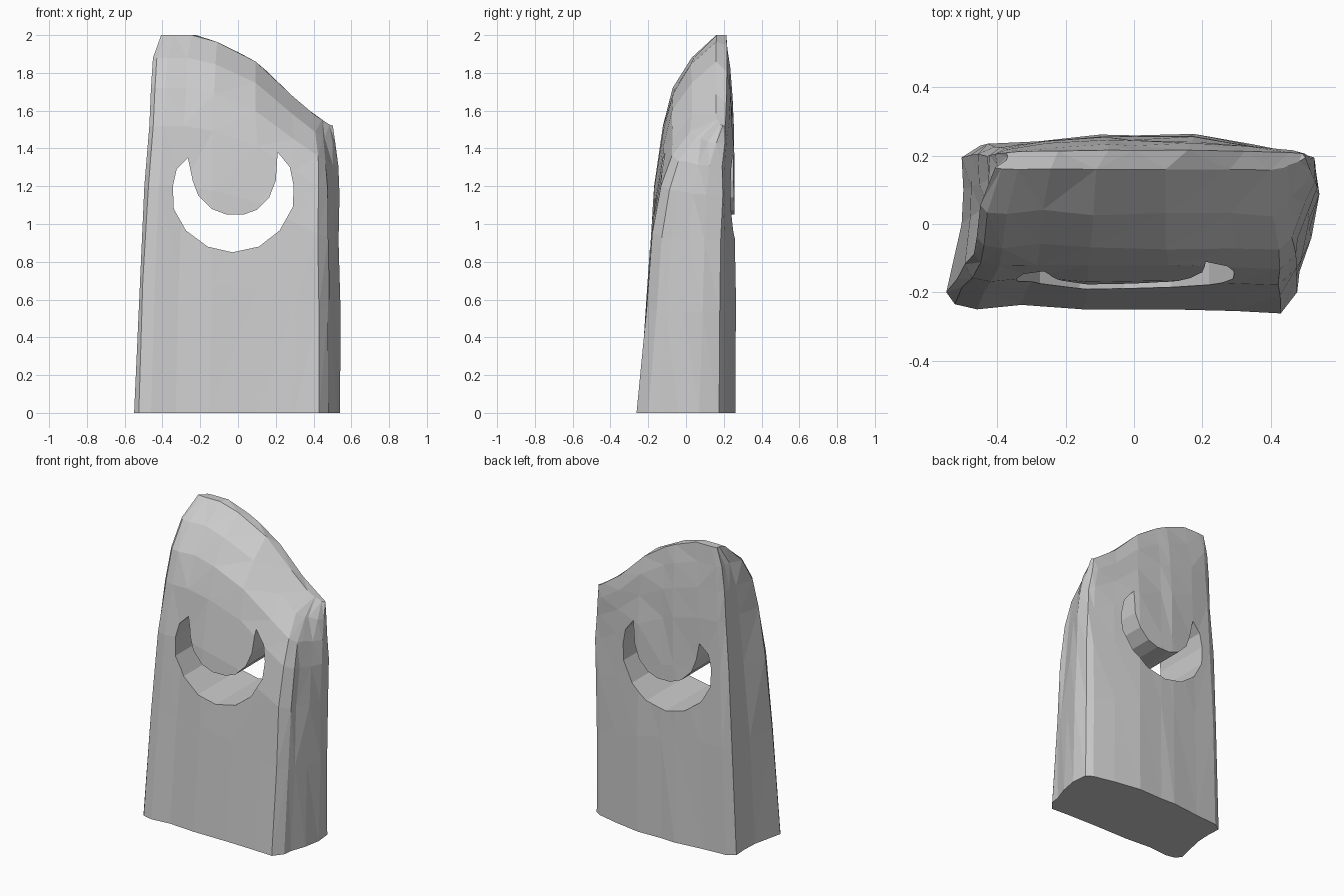
import bpy, bmesh, random
from mathutils import Vector

random.seed(4)
default = bpy.data.objects.get("Cube")
if default:
    bpy.data.objects.remove(default, do_unlink=True)


def interp(table, v):
    """Piecewise linear lookup in a list of (key, value) pairs."""
    if v <= table[0][0]:
        return table[0][1]
    for (a, p), (b, q) in zip(table, table[1:]):
        if v <= b:
            return p + (q - p) * (v - a) / (b - a)
    return table[-1][1]


def make_object(name, bm):
    bmesh.ops.recalc_face_normals(bm, faces=bm.faces)
    mesh = bpy.data.meshes.new(name)
    bm.to_mesh(mesh)
    bm.free()
    ob = bpy.data.objects.new(name, mesh)
    bpy.context.collection.objects.link(ob)
    return ob


stone = bpy.data.materials.new("stone grey")
stone.use_nodes = True
grey = (0.6, 0.6, 0.6, 1)
stone.diffuse_color = grey
stone.node_tree.nodes["Principled BSDF"].inputs["Base Color"].default_value = grey

# Footprint of the slab, and how it changes towards the slanted crest
footprint = [(-0.55, -0.2), (-0.525, -0.235), (-0.46, -0.25), (-0.33, -0.237),
             (-0.15, -0.25), (0.1, -0.25), (0.3, -0.255), (0.43, -0.262),
             (0.478, -0.2), (0.485, -0.14), (0.52, -0.04), (0.54, 0.07),
             (0.53, 0.175), (0.49, 0.2), (0.35, 0.232), (0.17, 0.262),
             (0, 0.257), (-0.1, 0.262), (-0.3, 0.24), (-0.45, 0.23),
             (-0.505, 0.195), (-0.5, 0.1), (-0.505, 0)]
crest = [(-0.25, 2), (0, 1.91), (0.1, 1.86), (0.2, 1.78), (0.37, 1.62), (0.53, 1.52)]
front = [(0, -0.25), (0.6, -0.165), (0.76, -0.125), (0.85, -0.08), (0.93, 0.01), (1, 0.16)]
back = [(0, 0.25), (0.8, 0.245), (0.95, 0.23), (1, 0.215)]
left_taper = [(0, 1), (0.5, 1), (0.85, 0.98), (1, 0.93)]
right_taper = [(0, 1), (0.45, 0.935), (0.7, 0.875), (0.92, 0.835), (1, 0.74)]

# Slab: rings lofted from the footprint to the crest, with slightly rough facets
bm = bmesh.new()
rings = []
levels = (0, 0.35, 0.6, 0.76, 0.86, 0.94, 1)
for t in levels:
    ring = []
    for x, y in footprint:
        depth = (y + 0.25) / 0.5
        f, b = interp(front, t), interp(back, t)
        taper = interp(left_taper if x > 0 else right_taper, t)
        rough = 0.006 if 0 < t < 1 else 0
        ring.append(bm.verts.new((x * taper + random.uniform(-rough, rough),
                                  f + (b - f) * depth + random.uniform(-rough, rough),
                                  t * interp(crest, x))))
    rings.append(ring)
n = len(footprint)
for low, high in zip(rings, rings[1:]):
    for i in range(n):
        j = (i + 1) % n
        bm.faces.new((low[i], low[j], high[j], high[i]))
bm.faces.new(rings[0])
bm.faces.new(rings[-1])
bmesh.ops.triangulate(bm, faces=bm.faces)
slab = make_object("stone_slab", bm)
slab.data.materials.append(stone)

# Crescent opening: outer arc followed by the rounded tongue
outline = [(-0.265, 1.35), (-0.325, 1.29), (-0.345, 1.2), (-0.34, 1.08),
           (-0.275, 0.965), (-0.16, 0.88), (-0.03, 0.85), (0.11, 0.88),
           (0.22, 0.965), (0.29, 1.09), (0.295, 1.2), (0.275, 1.3), (0.21, 1.38),
           (0.2, 1.23), (0.165, 1.14), (0.1, 1.075), (0.03, 1.05), (-0.06, 1.05),
           (-0.14, 1.08), (-0.21, 1.15), (-0.24, 1.23)]
bm = bmesh.new()
face = bm.faces.new([bm.verts.new((x, -0.6, z)) for x, z in outline])
extruded = bmesh.ops.extrude_face_region(bm, geom=[face])["geom"]
bmesh.ops.translate(bm, vec=Vector((0, 1.2, 0)),
                    verts=[v for v in extruded if isinstance(v, bmesh.types.BMVert)])
cutter = make_object("crescent_cutter", bm)
cutter.data.materials.append(stone)
cutter.hide_render = True

cut = slab.modifiers.new("crescent", "BOOLEAN")
cut.operation = "DIFFERENCE"
cut.solver = "EXACT"
cut.object = cutter
bpy.context.view_layer.objects.active = slab
bpy.ops.object.modifier_apply(modifier=cut.name)
bpy.data.objects.remove(cutter, do_unlink=True)
